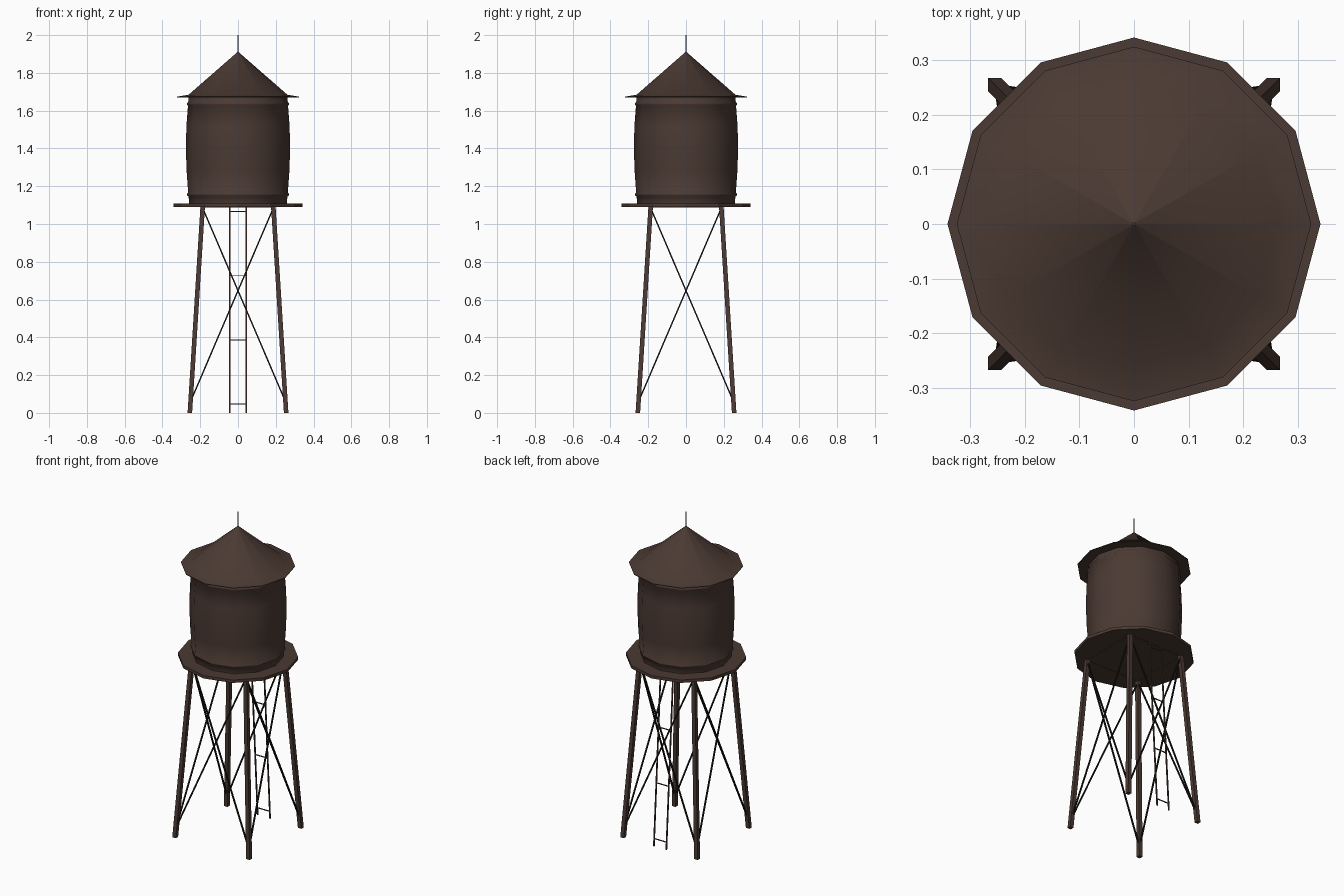
import bpy
import bmesh
from math import cos, sin, pi, radians
from mathutils import Vector, Matrix

cube = bpy.data.objects.get("Cube")
if cube:
    bpy.data.objects.remove(cube, do_unlink=True)


def material(name, rgb):
    m = bpy.data.materials.new(name)
    m.use_nodes = True
    colour = (*rgb, 1)
    m.diffuse_color = colour
    m.node_tree.nodes["Principled BSDF"].inputs["Base Color"].default_value = colour
    return m


BROWN = material("weathered brown", (0.07, 0.042, 0.033))
IRON = material("dark iron", (0.012, 0.01, 0.009))
SIDES = 12


def finish(name, bm, mat, smooth=None):
    bmesh.ops.recalc_face_normals(bm, faces=bm.faces)
    mesh = bpy.data.meshes.new(name)
    bm.to_mesh(mesh)
    bm.free()
    mesh.materials.append(mat)
    ob = bpy.data.objects.new(name, mesh)
    bpy.context.collection.objects.link(ob)
    if smooth:
        bpy.ops.object.select_all(action="DESELECT")
        ob.select_set(True)
        bpy.context.view_layer.objects.active = ob
        bpy.ops.object.shade_smooth_by_angle(angle=radians(smooth))


def lathe(name, profile, mat, smooth=None):
    """Turn a (radius, height) profile about z, closing both ends."""
    bm = bmesh.new()
    rings = [[bm.verts.new((r * cos(2 * pi * i / SIDES), r * sin(2 * pi * i / SIDES), z))
              for i in range(SIDES)] for r, z in profile]
    for a, b in zip(rings, rings[1:]):
        for i in range(SIDES):
            j = (i + 1) % SIDES
            bm.faces.new((a[i], a[j], b[j], b[i]))
    bm.faces.new(rings[0])
    bm.faces.new(rings[-1])
    finish(name, bm, mat, smooth)


def add_bar(bm, start, end, width):
    """Square bar; sloping bars keep level ends aligned to the axes."""
    start, end = Vector(start), Vector(end)
    axis = end - start
    level = abs(axis.z) < 0.01
    turn = axis.to_track_quat("X", "Z")
    for v in bmesh.ops.create_cube(bm, size=1)["verts"]:
        if level:
            v.co = (start + end) / 2 + turn @ Vector(
                (v.co.x * axis.length, v.co.y * width, v.co.z * width))
        else:
            base = start if v.co.z < 0 else end
            v.co = base + Vector((v.co.x * width, v.co.y * width, 0))


def bars(name, segments, mat):
    """Join (start, end, width) bars into one object."""
    bm = bmesh.new()
    for start, end, width in segments:
        add_bar(bm, start, end, width)
    finish(name, bm, mat)


# Tower shape: the legs lean inward up to the platform
TOP, FOOT, HEAD = 1.09, 0.255, 0.187


def lean(z):
    return FOOT + (HEAD - FOOT) * z / TOP


# Four leaning legs
for side, sx in (("left", 1), ("right", -1)):
    for end, sy in (("front", -1), ("back", 1)):
        bars(f"{end}_{side}_leg",
             [((sx * FOOT, sy * FOOT, 0), (sx * HEAD, sy * HEAD, TOP), 0.024)], BROWN)

# Crossed braces and a thin head beam on every face of the tower
low, high = 0.06, 1.085
for k, face in enumerate(("front", "left", "back", "right")):
    turn = Matrix.Rotation(k * pi / 2, 3, "Z")
    cross = [(turn @ Vector((s * lean(low), -lean(low), low)),
              turn @ Vector((-s * lean(high), -lean(high), high)), 0.008) for s in (1, -1)]
    bars(f"{face}_cross_brace", cross, IRON)
    bars(f"{face}_head_beam", [(turn @ Vector((-HEAD, -HEAD, 1.09)),
                                turn @ Vector((HEAD, -HEAD, 1.09)), 0.006)], BROWN)

# Ladder leaning with the back face
half = 0.043
ladder = [((s * half, FOOT, 0), (s * half, HEAD, TOP), 0.007) for s in (1, -1)]
for i in range(4):
    z = 0.046 + 0.34 * i
    ladder.append(((-half, lean(z), z), (half, lean(z), z), 0.005))
bars("ladder", ladder, BROWN)

# Platform
lathe("platform", [(0.341, TOP), (0.341, 1.108)], BROWN)

# Bulging tank with a raised hoop near each end
lathe("tank", [(0.258, 1.108), (0.262, 1.146), (0.27, 1.153), (0.27, 1.16),
               (0.264, 1.168), (0.272, 1.28), (0.276, 1.4), (0.273, 1.52),
               (0.265, 1.626), (0.27, 1.632), (0.27, 1.64), (0.263, 1.648),
               (0.261, 1.675)], BROWN, 60)

# Conical roof with a flared brim
lathe("roof", [(0.324, 1.671), (0.324, 1.674), (0.262, 1.684), (0.002, 1.911)], BROWN, 40)

# Roof spike
bars("spike", [((0, 0, 1.9), (0, 0, 2.0), 0.006)], BROWN)
